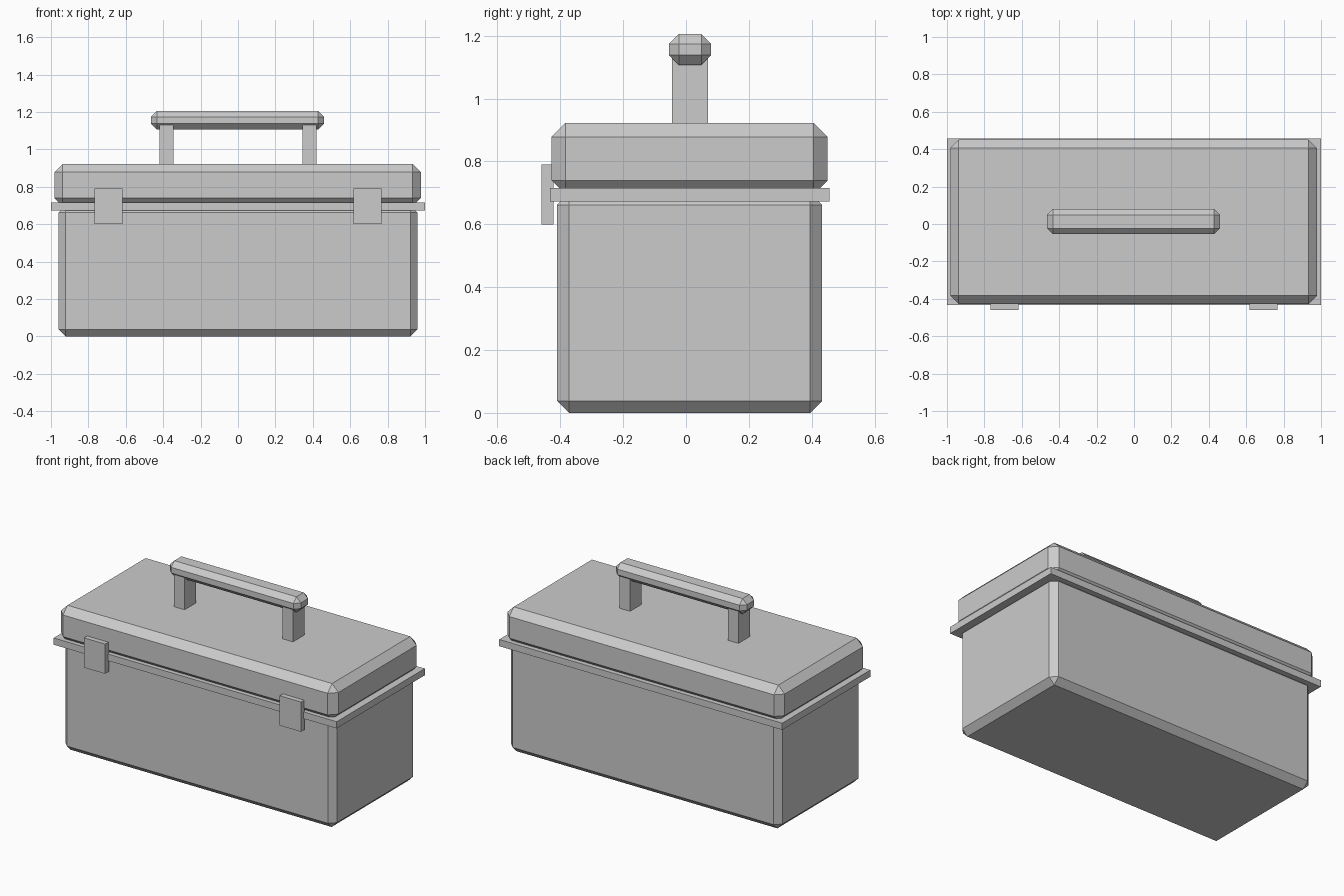
import bpy
import bmesh
from mathutils import Vector

cube = bpy.data.objects.get("Cube")
if cube:
    bpy.data.objects.remove(cube, do_unlink=True)

grey = bpy.data.materials.new("plain grey")
grey.use_nodes = True
colour = (0.6, 0.6, 0.6, 1)
grey.diffuse_color = colour
grey.node_tree.nodes["Principled BSDF"].inputs["Base Color"].default_value = colour


def box(name, low, high, chamfer=0):
    """Box between two corners, with optional flat chamfers on every edge."""
    low, high = Vector(low), Vector(high)
    bm = bmesh.new()
    bmesh.ops.create_cube(bm, size=1)
    bmesh.ops.scale(bm, vec=high - low, verts=bm.verts)
    if chamfer:
        bmesh.ops.bevel(bm, geom=bm.edges[:], offset=chamfer, segments=1,
                        affect='EDGES', clamp_overlap=True)
    mesh = bpy.data.meshes.new(name)
    bm.to_mesh(mesh)
    bm.free()
    mesh.materials.append(grey)
    obj = bpy.data.objects.new(name, mesh)
    obj.location = (low + high) / 2
    bpy.context.collection.objects.link(obj)
    return obj


# Case: chamfered body, flat rim and chamfered lid
box("body", (-0.96, -0.41, 0), (0.96, 0.433, 0.70), 0.038)
box("rim", (-1, -0.432, 0.673), (1, 0.457, 0.716))
box("lid", (-0.982, -0.428, 0.695), (0.978, 0.451, 0.923), 0.045)

# Latches and handle posts, one on each side
for side, sign in (("right", -1), ("left", 1)):
    latch_x = sign * 0.692
    box(side + "_latch", (latch_x - 0.075, -0.46, 0.60), (latch_x + 0.075, -0.422, 0.79))
    post_x = sign * 0.383
    box(side + "_handle_post", (post_x - 0.037, -0.045, 0.90), (post_x + 0.037, 0.07, 1.15))

# Handle grip
box("handle_grip", (-0.465, -0.054, 1.107), (0.46, 0.08, 1.205), 0.031)
